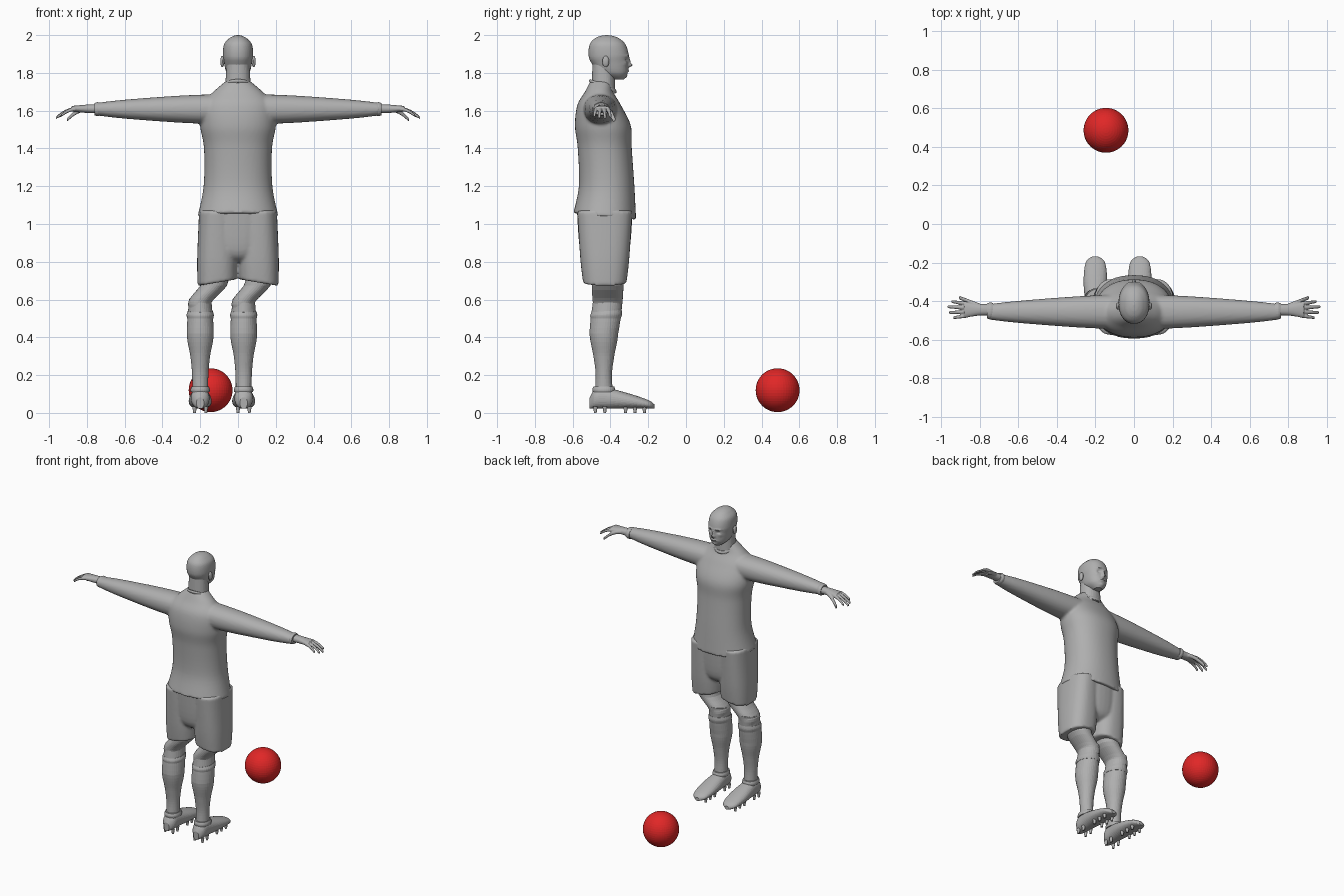
import bpy, bmesh, math
from mathutils import Matrix, Vector

cube = bpy.data.objects.get("Cube")
if cube:
    bpy.data.objects.remove(cube, do_unlink=True)


def material(name, rgb):
    mat = bpy.data.materials.new(name)
    mat.use_nodes = True
    mat.diffuse_color = (*rgb, 1)
    shader = mat.node_tree.nodes["Principled BSDF"]
    shader.inputs["Base Color"].default_value = (*rgb, 1)
    return mat


GREY = material("plain grey", (0.43, 0.43, 0.43))
RED = material("ball red", (0.75, 0.02, 0.02))
made = []


def section(along, radius_a, radius_b=None, shift=0):
    """One cross-section: place on the axis, two radii, offset of the centre."""
    return Vector((along, radius_a, radius_a if radius_b is None else radius_b, shift))


def spline(rows, steps):
    """Catmull-Rom interpolation through every cross-section."""
    rows = [section(*row) for row in rows]
    padded = [rows[0], *rows, rows[-1]]
    result = []
    for a, b, c, d in zip(padded, padded[1:], padded[2:], padded[3:]):
        for k in range(steps):
            t = k / steps
            bend = (2 * a - 5 * b + 4 * c - d) * t + (3 * b - a - 3 * c + d) * t * t
            result.append(b + (c - a + bend) * t / 2)
    return result + [rows[-1]]


def loft(bm, rows, centre, axis="z", power=2.2, steps=6, segments=36, side=1, warp=None):
    """Skin rounded cross-sections along an axis; warp moves each point."""
    rings = []
    for along, radius_a, radius_b, shift in spline(rows, steps):
        ring = []
        for k in range(segments):
            angle = math.tau * k / segments
            cos, sin = math.cos(angle), math.sin(angle)
            a = centre[0] + radius_a * math.copysign(abs(cos) ** (2 / power), cos)
            b = centre[1] + radius_b * math.copysign(abs(sin) ** (2 / power), sin) + shift
            point = Vector({"x": (along, a, b), "y": (a, along, b), "z": (a, b, along)}[axis])
            if warp:
                warp(point)
            point.x *= side
            ring.append(bm.verts.new(point))
        rings.append(ring)
    for lower, upper in zip(rings, rings[1:]):
        for k in range(segments):
            bm.faces.new((lower[k - 1], lower[k], upper[k], upper[k - 1]))
    bm.faces.new(rings[0])
    bm.faces.new(rings[-1])


def finish(name, bm, mat=GREY, fuse=0):
    """Make the object; fuse melts overlapping lofts into one skin."""
    bmesh.ops.recalc_face_normals(bm, faces=bm.faces)
    mesh = bpy.data.meshes.new(name)
    bm.to_mesh(mesh)
    bm.free()
    mesh.materials.append(mat)
    ob = bpy.data.objects.new(name, mesh)
    bpy.context.collection.objects.link(ob)
    if fuse:
        remesh = ob.modifiers.new("fuse", "REMESH")
        remesh.mode = "VOXEL"
        remesh.voxel_size = fuse
        remesh.use_smooth_shade = True
        soften = ob.modifiers.new("soften", "SMOOTH")
        soften.iterations = 3
    made.append(ob)


def single(name, *args, **options):
    """An object made of one loft."""
    bm = bmesh.new()
    loft(bm, *args, **options)
    finish(name, bm)


def ellipsoid(bm, centre, size, segments=32):
    bmesh.ops.create_uvsphere(
        bm, u_segments=segments, v_segments=segments // 2, radius=1,
        matrix=Matrix.Translation(centre) @ Matrix.Diagonal((*size, 1)))


def ramp(value, start, end):
    """Smooth step from zero to one."""
    t = min(1, max(0, (value - start) / (end - start)))
    return t * t * (3 - 2 * t)


# Shirt: torso with a tilted hem, fused with both tapering sleeves
BODY_Y = -0.43


def tilt_hem(point):
    point.z -= (point.y - BODY_Y) * 0.1 * ramp(point.z, 1.25, 1.05)


shirt = bmesh.new()
loft(shirt, [(1.04, .214, .166), (1.2, .182, .147, .01), (1.4, .18, .143), (1.52, .2, .148, -.01),
             (1.63, .19, .115, -.03), (1.7, .13, .075, -.03), (1.755, .066, .057, -.02)],
     (0, BODY_Y), segments=64, warp=tilt_hem)
for side in (1, -1):
    loft(shirt, [(.08, .09, .08), (.3, .08, .072), (.6, .057, .05), (.75, .04, .033)],
         (-.455, 1.608), axis="x", side=side)
finish("shirt", shirt, fuse=.009)


# Collar ring sloping down to the chest
def slope_collar(point):
    point.z -= (point.y + .44) * .4


single("collar", [(1.72, .07), (1.73, .073), (1.74, .068)], (0, -.44), power=2, warp=slope_collar)


# Shorts: hips fused with two straight legs, the hem rising to the inside
def raise_hem(point):
    point.z += max(0, .8 - point.z) * (.11 - point.x) * 1.5


shorts = bmesh.new()
loft(shorts, [(.8, .05, .08), (.86, .17, .13), (1.08, .2, .148)], (0, BODY_Y))
for side in (1, -1):
    loft(shorts, [(.69, .104, .115), (.82, .106, .13), (1.07, .096, .146)],
         (.11, BODY_Y), power=2.5, side=side, warp=raise_hem)
finish("shorts", shorts, fuse=.009)

# Face features as soft bumps: side offset, height, width, tallness, depth
BUMPS = {
    "nose": (0, 1.84, .01, .01, .02),
    "bridge": (0, 1.86, .01, .02, .01),
    "lips": (0, 1.81, .02, .006, .007),
    "chin": (0, 1.78, .02, .01, .007),
    "brow": (.03, 1.89, .02, .006, .006),
    "eye": (.03, 1.87, .012, .01, -.008),
    "cheek": (.045, 1.85, .012, .012, .004),
}


def shape_face(point):
    front = ramp(point.y, -.39, -.36)
    for x, z, width, tall, depth in BUMPS.values():
        across, up = (abs(point.x) - x) / width, (point.z - z) / tall
        point.y += front * depth * math.exp(-across * across - up * up)


single("head", [(1.765, .025, .03, .05), (1.8, .06, .075, .025), (1.86, .075, .1, .005),
                (1.9, .08, .106), (1.95, .074, .095, -.005), (1.98, .05, .068, -.008),
                (1.995, .025, .035, -.01), (2, .003, .003, -.01)],
       (0, -.41), segments=96, steps=10, warp=shape_face)
single("neck", [(1.69, .07, .063), (1.85, .06, .058)], (0, -.437))


# Fingers are thin tubes that fan out sideways and droop
def finger(hand, start, end, y, radius, fan, droop, side):
    def bend(point):
        reach = point.x - start
        point.y += reach * fan
        point.z -= reach * droop * (reach / (end - start))

    loft(hand, [(start, radius), (end, radius * .7)], (y, 1.608),
         axis="x", segments=16, side=side, warp=bend)


for side, label in ((1, "left"), (-1, "right")):
    # Ear
    ear = bmesh.new()
    ellipsoid(ear, (side * .083, -.425, 1.86), (.011, .018, .03))
    finish(label + "_ear", ear)

    # Cuff at the wrist
    single(label + "_cuff", [(.73, .041, .034), (.745, .044, .037), (.76, .039, .032)],
           (-.45, 1.608), axis="x", side=side)

    # Hand: palm fused with four fingers and a thumb
    hand = bmesh.new()
    loft(hand, [(.73, .03, .024), (.8, .03, .022), (.88, .042, .015)],
         (-.444, 1.61), axis="x", side=side)
    for k, end in enumerate((.945, .965, .957, .935)):
        finger(hand, .86, end, -.414 - k * .02, .011, .15 - k * .1, .45, side)
    finger(hand, .8, .905, -.425, .014, .42, .55, side)
    finish(label + "_hand", hand, fuse=.0035)

for label, shin_x in (("left", .03), ("right", -.2)):
    # Thigh and knee, leaning sideways into the sock
    def lean(point):
        point.x += .085 * ramp(point.z, .57, .7)

    single(label + "_knee", [(.8, .066, .085), (.65, .07, .083), (.55, .055, .075)],
           (shin_x - .005, -.415), warp=lean)

    # Sock over the calf, higher at the front, with a folded band
    def shape_calf(point):
        point.y += max(0, point.z - .42) * .12
        point.z += max(0, point.z - .5) * (point.y + .41) * 2

    single(label + "_sock", [(.6, .059, .08), (.42, .071, .076), (.3, .052, .055),
                             (.2, .043, .043), (.08, .042, .05)],
           (shin_x, -.435), power=2, warp=shape_calf)
    single(label + "_sock_band", [(.5, .069, .08), (.52, .072, .084), (.54, .066, .08)],
           (shin_x, -.435), power=2, warp=shape_calf)

    # Boot: each section rests on the sole, with a rim around the ankle
    upper = [(-.51, .02, .03), (-.48, .045, .052), (-.42, .051, .055),
             (-.3, .061, .04), (-.2, .05, .023), (-.168, .015, .012)]
    single(label + "_boot", [(y, width, tall, tall) for y, width, tall in upper],
           (shin_x, .022), axis="y")
    single(label + "_boot_rim", [(.11, .05, .058), (.125, .051, .06), (.14, .046, .055)],
           (shin_x, -.435))

    # Studs in pairs under the sole
    studs = bmesh.new()
    for y in (-.48, -.43, -.32, -.27, -.22):
        for offset in (-.03, .03):
            bmesh.ops.create_cone(
                studs, cap_ends=True, segments=12, radius1=.007, radius2=.012, depth=.034,
                matrix=Matrix.Translation((shin_x + offset, y, .017)))
    finish(label + "_studs", studs)

# Ball
ball = bmesh.new()
ellipsoid(ball, (-.145, .485, .12), (.116, .116, .116), segments=48)
finish("ball", ball, RED)

# Smooth shading that keeps the hems and caps crisp
for ob in bpy.context.view_layer.objects:
    ob.select_set(ob in made)
bpy.context.view_layer.objects.active = made[0]
bpy.ops.object.shade_smooth_by_angle(angle=math.radians(45))
